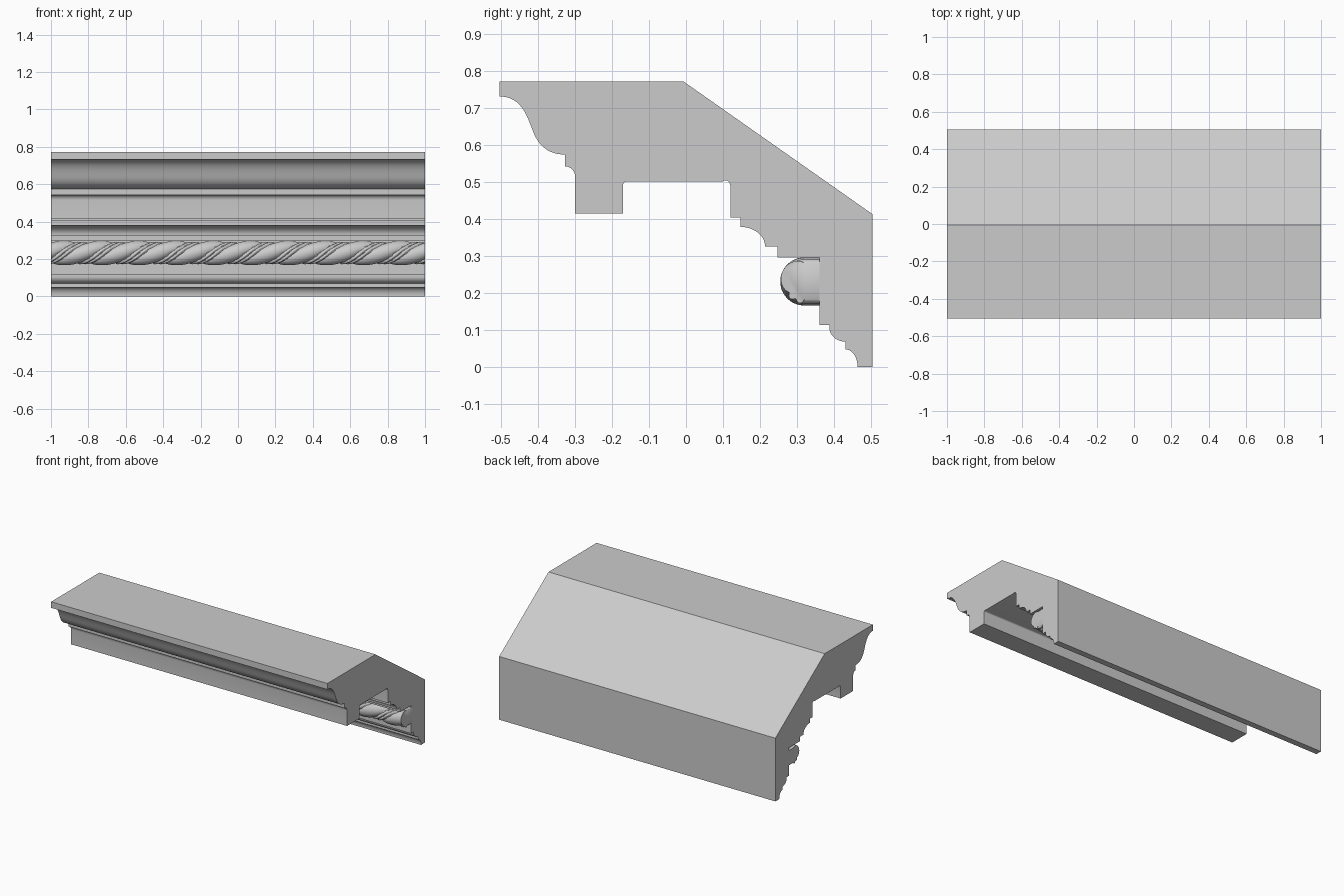
import bpy
from math import sin, cos, pi

if "Cube" in bpy.data.objects:
    bpy.data.objects.remove(bpy.data.objects["Cube"])


def bezier(p0, c1, c2, p1, n=12):
    out = []
    for i in range(n + 1):
        t = i / n
        s = 1 - t
        out.append(tuple(s**3 * a + 3 * s * s * t * b + 3 * s * t * t * c + t**3 * d
                         for a, b, c, d in zip(p0, c1, c2, p1)))
    return out


def quarter(p0, p1, horizontal_first, n=10):
    # quarter ellipse leaving p0 along y (horizontal) or z
    k = 0.5523
    dy, dz = p1[0] - p0[0], p1[1] - p0[1]
    if horizontal_first:
        return bezier(p0, (p0[0] + k * dy, p0[1]), (p1[0], p1[1] - k * dz), p1, n)
    return bezier(p0, (p0[0], p0[1] + k * dz), (p1[0] - k * dy, p1[1]), p1, n)


def loft(name, sections, angle):
    # skin a list of equal closed (x, y, z) rings and cap both ends
    n = len(sections[0])
    verts = [v for ring in sections for v in ring]
    faces = [tuple(range(n - 1, -1, -1)),
             tuple(range(len(verts) - n, len(verts)))]
    for i in range(len(sections) - 1):
        for j in range(n):
            k = (j + 1) % n
            faces.append((i * n + j, i * n + k, (i + 1) * n + k, (i + 1) * n + j))
    mesh = bpy.data.meshes.new(name)
    mesh.from_pydata(verts, [], faces)
    obj = bpy.data.objects.new(name, mesh)
    bpy.context.collection.objects.link(obj)
    bpy.ops.object.select_all(action='DESELECT')
    obj.select_set(True)
    bpy.context.view_layer.objects.active = obj
    bpy.ops.object.mode_set(mode='EDIT')
    bpy.ops.mesh.select_all(action='SELECT')
    bpy.ops.mesh.normals_make_consistent(inside=False)
    bpy.ops.object.mode_set(mode='OBJECT')
    bpy.ops.object.shade_smooth_by_angle(angle=angle)
    return obj


# Cornice body: (y, z) profile from the top front edge down to the wall
profile = [(-0.504, 0.772)]
profile += bezier((-0.504, 0.732), (-0.446, 0.732), (-0.43, 0.68), (-0.414, 0.638))
profile += bezier((-0.414, 0.638), (-0.398, 0.596), (-0.37, 0.575), (-0.327, 0.575))[1:]
profile += quarter((-0.327, 0.543), (-0.300, 0.515), True, 6)
profile += [(-0.300, 0.416), (-0.170, 0.416)]
profile += quarter((-0.170, 0.494), (-0.160, 0.502), False, 4)
profile += [(0.098, 0.502), (0.106, 0.505)]
profile += quarter((0.108, 0.505), (0.121, 0.485), True, 5)
profile += [(0.121, 0.405), (0.148, 0.405)]
profile += quarter((0.148, 0.379), (0.214, 0.326), True)
profile += [(0.248, 0.326), (0.248, 0.297), (0.361, 0.297), (0.361, 0.114), (0.388, 0.114)]
profile += quarter((0.388, 0.106), (0.431, 0.069), False)
profile += quarter((0.431, 0.048), (0.464, 0.002), True)
profile += [(0.464, 0.0), (0.504, 0.0), (0.504, 0.414), (-0.006, 0.772)]
loft("cornice_body", [[(x, y, z) for y, z in profile] for x in (-1, 1)], 0.6)

# Rope moulding: rounded bar with broad twisted strands and a thin bead between
CY, CZ, R, PITCH, ARC = 0.320, 0.2315, 0.0650, 0.2, 44


def strand_depth(u):
    u %= 1.0
    if u < 0.70:
        return 0.017 * (1 - sin(pi * u / 0.70) ** 0.6)
    v = (u - 0.70) / 0.30
    return 0.017 - 0.012 * abs(sin(2 * pi * v)) ** 0.7


rings = []
STEPS = 400
for i in range(STEPS + 1):
    x = -1 + 2 * i / STEPS
    ring = []
    for j in range(ARC + 1):
        a = pi * j / ARC                       # 0 is top, pi is bottom
        r = R - strand_depth((x + 0.2 * a / pi) / PITCH)
        ring.append((x, CY - r * sin(a), CZ + r * cos(a)))
    ring.append((x, 0.37, ring[-1][2]))        # run both edges back into the wall
    ring.append((x, 0.37, ring[0][2]))
    rings.append(ring)
loft("rope_moulding", rings, 0.7)
